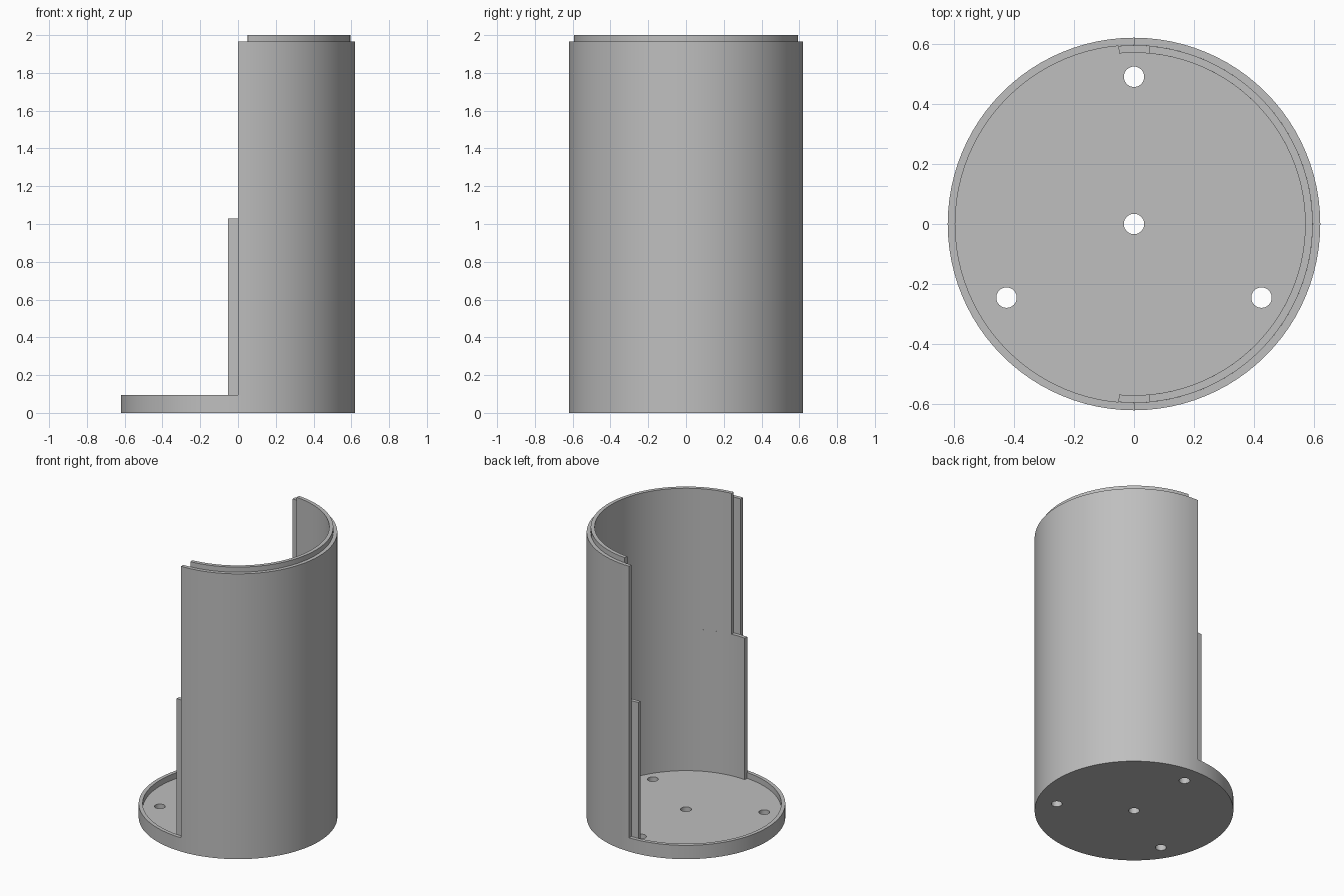
import bpy, bmesh
from math import radians, sin, cos, pi

if "Cube" in bpy.data.objects:
    bpy.data.objects.remove(bpy.data.objects["Cube"])

# Single plain material
GREY = (0.52, 0.52, 0.52, 1)
mat = bpy.data.materials.new("plain_grey")
mat.use_nodes = True
mat.diffuse_color = GREY
mat.node_tree.nodes["Principled BSDF"].inputs["Base Color"].default_value = GREY

# Main dimensions
R_OUT, R_MID, R_IN = 0.62, 0.595, 0.57
FLOOR, RIM, STEP, SHOULDER, TOP = 0.055, 0.095, 1.03, 1.965, 2.0
SEGMENTS = 96


def finish(name, bm):
    bmesh.ops.remove_doubles(bm, verts=bm.verts, dist=1e-5)
    bmesh.ops.recalc_face_normals(bm, faces=bm.faces)
    mesh = bpy.data.meshes.new(name)
    bm.to_mesh(mesh)
    bm.free()
    mesh.materials.append(mat)
    obj = bpy.data.objects.new(name, mesh)
    bpy.context.collection.objects.link(obj)
    return obj


def smooth(obj):
    bpy.ops.object.select_all(action="DESELECT")
    obj.select_set(True)
    bpy.context.view_layer.objects.active = obj
    bpy.ops.object.shade_smooth_by_angle(angle=radians(30))


def curved_wall(name, r0, r1, z0, z1, half_angle):
    """Wall of an arc centred on +x, reaching half_angle degrees each way."""
    bm = bmesh.new()
    steps = round(SEGMENTS * half_angle / 180)
    sections = []
    for i in range(steps + 1):
        a = radians(half_angle) * (2 * i / steps - 1)
        sections.append([bm.verts.new((r * cos(a), r * sin(a), z))
                         for r, z in ((r0, z0), (r1, z0), (r1, z1), (r0, z1))])
    for s, t in zip(sections, sections[1:]):
        for k in range(4):
            n = (k + 1) % 4
            bm.faces.new((s[k], s[n], t[n], t[k]))
    bm.faces.new(sections[0])
    bm.faces.new(sections[-1])
    obj = finish(name, bm)
    smooth(obj)
    return obj


# Base dish: lathed floor with a low rim
bm = bmesh.new()
profile = [(R_OUT, 0), (R_OUT, RIM), (R_MID, RIM), (R_MID, FLOOR)]
rings = [[bm.verts.new((r * cos(2 * pi * i / SEGMENTS), r * sin(2 * pi * i / SEGMENTS), z))
          for i in range(SEGMENTS)] for r, z in profile]
for low, high in zip(rings, rings[1:]):
    for i in range(SEGMENTS):
        j = (i + 1) % SEGMENTS
        bm.faces.new((low[i], low[j], high[j], high[i]))
bm.faces.new(rings[0])
bm.faces.new(rings[-1])
base = finish("base_dish", bm)

# Screw holes: one in the centre, three around it
bm = bmesh.new()
centres = [(0, 0)] + [(0.49 * cos(radians(a)), 0.49 * sin(radians(a))) for a in (90, 210, 330)]
for x, y in centres:
    made = bmesh.ops.create_cone(bm, cap_ends=True, segments=32, radius1=0.034,
                                 radius2=0.034, depth=0.4)
    bmesh.ops.translate(bm, verts=made["verts"], vec=(x, y, 0))
cutter = finish("hole_cutter", bm)
cutter.hide_render = True
cut = base.modifiers.new("holes", "BOOLEAN")
cut.operation = "DIFFERENCE"
cut.solver = "EXACT"
cut.object = cutter
bpy.context.view_layer.objects.active = base
bpy.ops.object.modifier_apply(modifier=cut.name)
bpy.data.objects.remove(cutter)
smooth(base)

# Half-round shell: outer skin, lower lining with tabs, upper lining with lip
curved_wall("outer_shell", R_MID, R_OUT, RIM, SHOULDER, 90)
curved_wall("lower_lining_with_tabs", R_IN, R_MID, FLOOR, STEP, 95)
curved_wall("upper_lining_with_lip", R_IN, R_MID, STEP, TOP, 85)
